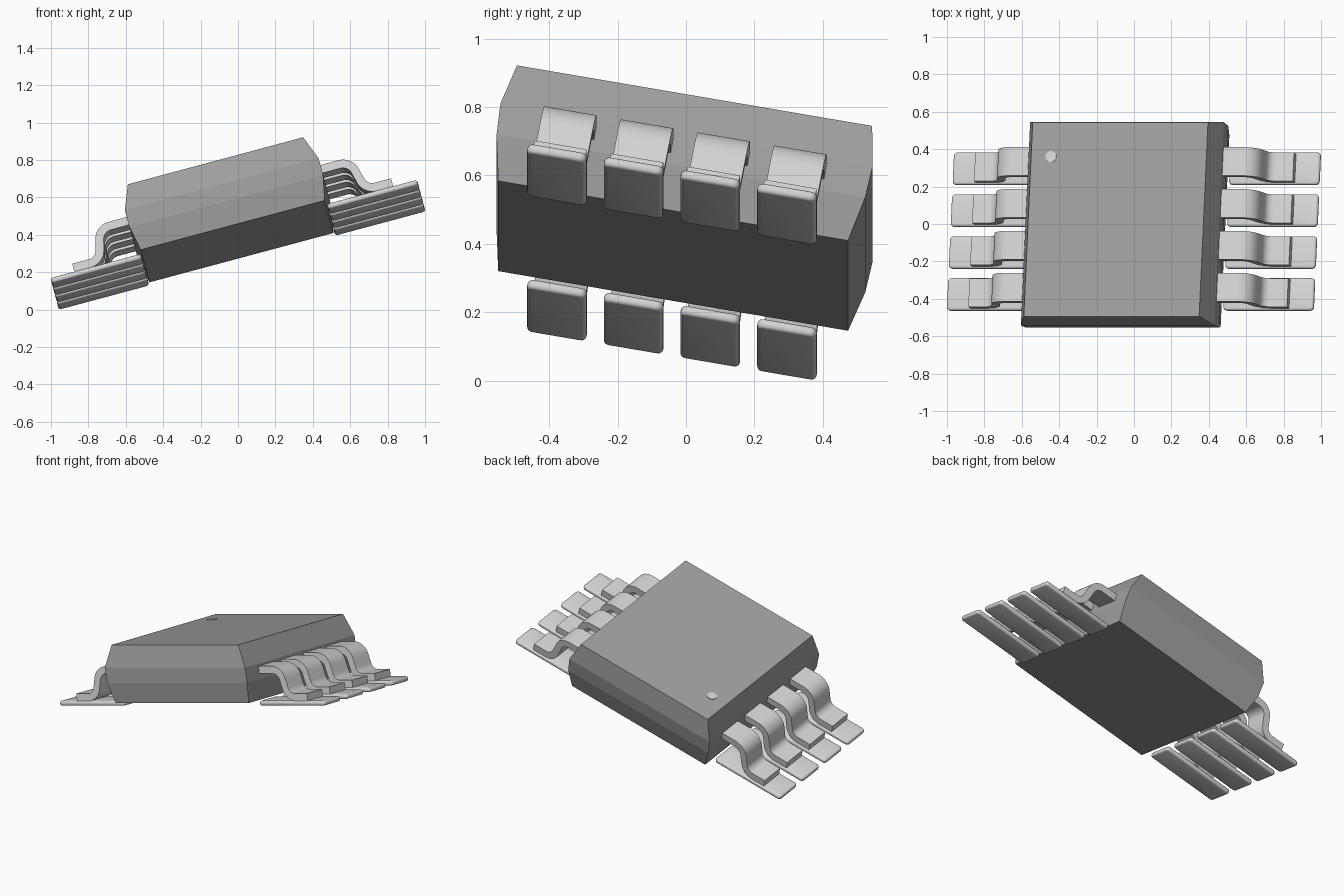
import bpy, bmesh, math
from mathutils import Matrix, Vector

if "Cube" in bpy.data.objects:
    bpy.data.objects.remove(bpy.data.objects["Cube"])

# whole chip is tilted: rotation shared by every part
TILT = (Matrix.Translation((-0.005, -0.0375, 0.365))
        @ Matrix.Rotation(math.radians(-15), 4, 'Y')
        @ Matrix.Rotation(math.radians(-10), 4, 'X'))


def material(name, c):
    m = bpy.data.materials.new(name)
    m.diffuse_color = (*c, 1)
    m.use_nodes = True
    m.node_tree.nodes["Principled BSDF"].inputs["Base Color"].default_value = m.diffuse_color
    return m


GREY = material("body grey", (0.35, 0.35, 0.35))
METAL = material("light metal", (0.66, 0.66, 0.66))


def finish(bm, name, mat, smooth=None):
    bmesh.ops.recalc_face_normals(bm, faces=bm.faces)
    me = bpy.data.meshes.new(name)
    bm.to_mesh(me)
    bm.free()
    me.materials.append(mat)
    ob = bpy.data.objects.new(name, me)
    bpy.context.collection.objects.link(ob)
    ob.matrix_world = TILT
    if smooth:
        bpy.ops.object.select_all(action='DESELECT')
        ob.select_set(True)
        bpy.context.view_layer.objects.active = ob
        bpy.ops.object.shade_smooth_by_angle(angle=math.radians(smooth))
    return ob


# moulded body: stacked rectangles (half x, half y, z)
bm = bmesh.new()
rings = []
for hx, hy, z in [(.509, .519, 0), (.536, .547, .13), (.536, .552, .225), (.485, .527, .36)]:
    rings.append([bm.verts.new((sx * hx, sy * hy, z))
                  for sx, sy in [(-1, -1), (1, -1), (1, 1), (-1, 1)]])
for a, b in zip(rings, rings[1:]):
    for i in range(4):
        j = (i + 1) % 4
        bm.faces.new((a[i], a[j], b[j], b[i]))
bm.faces.new(rings[0])
bm.faces.new(rings[-1])
finish(bm, "chip_body", GREY)

# pin one marker dot
bm = bmesh.new()
bmesh.ops.create_cone(bm, cap_ends=True, segments=32, radius1=.03, radius2=.03, depth=.006,
                      matrix=Matrix.Translation((-.375, .34, .36)))
finish(bm, "marker_dot", METAL)


# gull wing centre line: flat shoulder, bend down, bend out, flat foot
def lead_path():
    pts = [((.50, .187), 90)]
    for i in range(9):
        a = 90 - i * 10
        r = math.radians(a)
        pts.append(((.635 + .075 * math.cos(r), .112 + .075 * math.sin(r)), a))
    for i in range(9):
        a = 190 + i * 10
        r = math.radians(a)
        pts.append(((.79 + .07 * math.cos(r), .088 + .07 * math.sin(r)), a - 180))
    pts.append(((.882, .018), 90))
    return pts


def add_lead(y, side):
    bm = bmesh.new()
    w, t = .0775, .0225
    secs = []
    for (x, z), a in lead_path():
        n = Vector((math.cos(math.radians(a)), math.sin(math.radians(a)))) * t
        secs.append([bm.verts.new((side * (x + s * n.x), y + d * w, z + s * n.y))
                     for s, d in [(1, -1), (1, 1), (-1, 1), (-1, -1)]])
    for a, b in zip(secs, secs[1:]):
        for i in range(4):
            j = (i + 1) % 4
            bm.faces.new((a[i], a[j], b[j], b[i]))
    bm.faces.new(secs[0])
    bm.faces.new(secs[-1])
    finish(bm, "lead", METAL, 30)


# rounded solder pad under each lead
def add_pad(y, side):
    bm = bmesh.new()
    bmesh.ops.create_cube(bm, size=1, matrix=Matrix.Translation((side * .765, y, -.019))
                          @ Matrix.Diagonal((.5, .176, .03, 1)))
    upright = [e for e in bm.edges if abs(e.verts[0].co.z - e.verts[1].co.z) > .02]
    bmesh.ops.bevel(bm, geom=upright, offset=.02, segments=4, profile=.5, affect='EDGES')
    rims = [e for e in bm.edges if abs(e.verts[0].co.z - e.verts[1].co.z) < .001]
    bmesh.ops.bevel(bm, geom=rims, offset=.012, segments=3, profile=.5, affect='EDGES')
    finish(bm, "solder_pad", METAL, 40)


for side in (-1, 1):
    for k in range(4):
        y = (k - 1.5) * .2275
        add_lead(y, side)
        add_pad(y, side)
